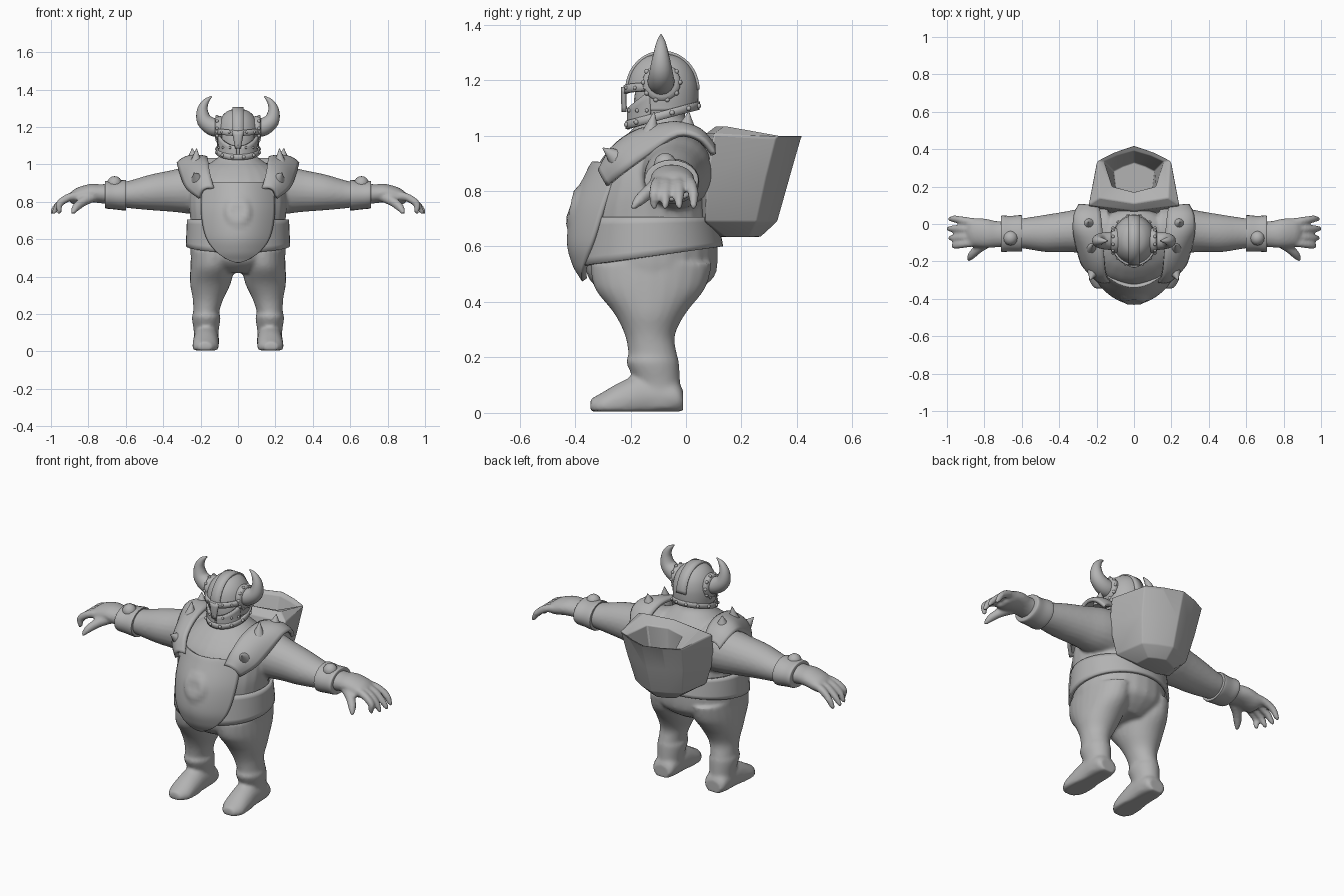
import bpy, bmesh, math
from mathutils import Vector

if "Cube" in bpy.data.objects:
    bpy.data.objects.remove(bpy.data.objects["Cube"])

grey = bpy.data.materials.new("plain grey")
grey.diffuse_color = (0.45, 0.45, 0.45, 1)
grey.use_nodes = True
grey.node_tree.nodes["Principled BSDF"].inputs["Base Color"].default_value = grey.diffuse_color


def finish(name, bm, mods=(), angle=40):
    bmesh.ops.recalc_face_normals(bm, faces=bm.faces)
    me = bpy.data.meshes.new(name)
    bm.to_mesh(me)
    bm.free()
    ob = bpy.data.objects.new(name, me)
    bpy.context.collection.objects.link(ob)
    me.materials.append(grey)
    bpy.ops.object.select_all(action='DESELECT')
    bpy.context.view_layer.objects.active = ob
    ob.select_set(True)
    bpy.ops.object.shade_smooth_by_angle(angle=math.radians(angle))
    for kind, props in mods:
        m = ob.modifiers.new(kind.lower(), kind)
        for k, v in props.items():
            setattr(m, k, v)
    return ob


def spline(rows, k=4):
    # Catmull-Rom through rows of numbers
    out, n = [], len(rows)
    for i in range(n - 1):
        p = [rows[max(0, min(n - 1, i + d))] for d in (-1, 0, 1, 2)]
        for j in range(k):
            t = j / k
            out.append([.5 * (2 * b + (c - a) * t + (2*a - 5*b + 4*c - d) * t*t + (3*b - a - 3*c + d) * t**3)
                        for a, b, c, d in zip(*p)])
    return out + [list(rows[-1])]


def skin(bm, rings):
    vs = [[bm.verts.new(p) for p in r] for r in rings]
    n = len(vs[0])
    for a, b in zip(vs, vs[1:]):
        for i in range(n):
            bm.faces.new((a[i], a[(i + 1) % n], b[(i + 1) % n], b[i]))
    bm.faces.new(vs[0])
    bm.faces.new(vs[-1])


def loft(bm, rows, axis='z', s=1, n=24):
    # rows: position on the axis, two centre values, two radii
    rings = []
    for t, c1, c2, r1, r2 in spline(rows):
        ring = []
        for i in range(n):
            a = 2 * math.pi * i / n
            p, q = c1 + r1 * math.cos(a), c2 + r2 * math.sin(a)
            x, y, z = {'z': (p, q, t), 'x': (t, p, q), 'y': (p, t, q)}[axis]
            ring.append((x * s, y, max(z, 0.005)))
        rings.append(ring)
    skin(bm, rings)


def tube(bm, rows, s=1, n=14, k=4):
    # rows: x, y, z, radius
    pts = spline(rows, k)
    rings = []
    for i, p in enumerate(pts):
        d = Vector(pts[min(i + 1, len(pts) - 1)][:3]) - Vector(pts[max(i - 1, 0)][:3])
        u = d.cross(Vector((0, 1, 0.01))).normalized()
        v = d.cross(u).normalized()
        c = Vector(p[:3])
        ring = [c + max(p[3], .001) * (u * math.cos(6.28319 * j / n) + v * math.sin(6.28319 * j / n)) for j in range(n)]
        rings.append([(q.x * s, q.y, q.z) for q in ring])
    skin(bm, rings)


def patch(name, f, nu, nv, thick, closed=False, mirror=False):
    # sheet from f(u, v) with u and v in 0..1
    bm = bmesh.new()
    g = [[bm.verts.new(f(i / nu, j / nv)) for j in range(nv + 1)] for i in range(nu + (not closed))]
    for i in range(nu):
        a, b = g[i], g[(i + 1) % len(g)]
        for j in range(nv):
            bm.faces.new((a[j], b[j], b[j + 1], a[j + 1]))
    mods = [('MIRROR', {})] if mirror else []
    return finish(name, bm, mods + [('SOLIDIFY', dict(thickness=thick, offset=0))])


def ball(bm, c, r):
    res = bmesh.ops.create_uvsphere(bm, u_segments=12, v_segments=8, radius=r)
    bmesh.ops.translate(bm, verts=res['verts'], vec=c)


def fuse(voxel, its):
    return [('REMESH', dict(mode='VOXEL', voxel_size=voxel, use_smooth_shade=True)),
            ('SMOOTH', dict(factor=.5, iterations=its))]


# trousers and boots
bm = bmesh.new()
for s in (1, -1):
    loft(bm, [(.02, .17, -.09, .066, .075), (.1, .17, -.1, .066, .08), (.18, .17, -.12, .077, .095),
              (.21, .17, -.12, .070, .088), (.28, .16, -.13, .082, .09), (.36, .148, -.13, .108, .13),
              (.45, .137, -.13, .118, .20), (.54, .13, -.125, .12, .22)], s=s)
    loft(bm, [(-.01, .17, .04, .05, .04), (-.04, .17, .055, .068, .06), (-.15, .17, .06, .068, .08),
              (-.23, .172, .04, .07, .075), (-.30, .175, .025, .066, .05), (-.345, .177, .025, .035, .025)], 'y', s)
loft(bm, [(.42, 0, -.13, .13, .14), (.46, 0, -.13, .21, .2), (.51, 0, -.125, .253, .235), (.62, 0, -.125, .255, .24)])
finish("trousers_and_boots", bm, fuse(.01, 5))

# torso with arms and hands
bm = bmesh.new()
loft(bm, [(.57, 0, -.125, .25, .235), (.7, 0, -.14, .255, .23), (.8, 0, -.135, .262, .215), (.9, 0, -.115, .25, .2),
          (.97, 0, -.09, .205, .165), (1.02, 0, -.08, .13, .115), (1.06, 0, -.085, .085, .085), (1.12, 0, -.085, .08, .08)])
for s in (1, -1):
    loft(bm, [(.14, -.04, .87, .14, .14), (.25, -.035, .865, .125, .13), (.35, -.04, .858, .11, .112),
              (.47, -.05, .85, .1, .095), (.6, -.05, .838, .08, .07), (.72, -.055, .842, .07, .052),
              (.79, -.05, .845, .078, .05), (.86, -.045, .83, .076, .045), (.89, -.045, .82, .06, .035)], 'x', s)
    for y0, y1, tip in ((.005, .027, .99), (-.03, -.025, 1.0), (-.065, -.075, .99), (-.095, -.115, .965)):
        tube(bm, [(.83, y0, .835, .024), (.9, (y0 + y1) / 2, .825, .022), (.955, y1, .79, .019),
                  (tip - .01, y1, .75, .014), (tip, y1, .735, .006)], s)
    tube(bm, [(.77, -.09, .83, .03), (.83, -.13, .80, .026), (.87, -.17, .765, .021), (.885, -.195, .735, .008)], s)
finish("torso_and_arms", bm, fuse(.009, 4))


# tunic skirt with slanted hem
def skirt(u, v):
    a = 2 * math.pi * u
    y = -.127 + (.252 - .018 * v) * math.sin(a)
    hem = .53 + (y + .37) * .14
    return ((.27 - .006 * v) * math.cos(a), y, hem + (.705 - hem) * v)


patch("tunic_skirt", skirt, 48, 6, .018, closed=True)

# belly plate with round boss
PLATE = spline([(.9, .15, -.33), (.87, .182, -.347), (.75, .19, -.40), (.62, .168, -.418), (.54, .115, -.40),
                (.495, .05, -.375), (.48, .005, -.365)], 6)


def plate(u, v):
    z, w, y = PLATE[round(v * 36)]
    x = (2 * u - 1) * w
    r = math.hypot(x, z - .745)
    bump = .012 * max(0, min(1, (.075 - r) / .02)) - .008 * max(0, min(1, (.045 - r) / .02))
    return (x, y + .11 * (x / .19) ** 2 - bump, z)


patch("belly_plate", plate, 32, 36, .022)

# shoulder pads
INNER = spline([(.13, -.305, .87), (.15, -.265, .95), (.16, -.17, 1.015), (.17, -.04, 1.035), (.18, .05, 1.005), (.19, .095, .95)])
OUTER = spline([(.205, -.28, .82), (.27, -.22, .87), (.30, -.13, .935), (.32, -.03, 1.0), (.315, .05, .985), (.29, .1, .93)])


def pad(u, v):
    a, b = Vector(INNER[round(u * 20)]), Vector(OUTER[round(u * 20)])
    return a.lerp(b, v) + Vector((.02, -.02 * (1 - u), .03)) * (4 * v * (1 - v) * .7)


patch("shoulder_pad", pad, 20, 8, .02, mirror=True)

# spikes on the pads
bm = bmesh.new()
for s in (1, -1):
    for base, tip in (((.215, -.245, .915), (.235, -.30, .955)), ((.225, -.13, .99), (.222, -.115, 1.085)),
                      ((.24, .0, 1.015), (.245, .01, 1.085))):
        a, b = Vector(base), Vector(tip)
        tube(bm, [(*a.lerp(b, t), r) for t, r in ((-.2, .036), (.1, .035), (.3, .029), (.65, .015), (1, .002))], s, 12, 2)
finish("shoulder_spikes", bm)

# bracers and their studs
bm = bmesh.new()
for s in (1, -1):
    loft(bm, [(.6, -.05, .835, .09, .076), (.605, -.05, .835, .098, .082), (.66, -.052, .835, .095, .076),
              (.705, -.052, .838, .098, .074), (.712, -.052, .84, .088, .066)], 'x', s)
    ball(bm, (.66 * s, -.075, .897), .04)
finish("bracers", bm)

# sack on the back: outer wall, rim, inner wall
bm = bmesh.new()
rings = []
for z, y0, y1, w0, w1, lift in ((.635, .11, .27, .1, .09, 0), (.69, .04, .33, .19, .155, 0), (.85, .045, .375, .245, .185, 0),
                                (.99, .07, .415, .25, .20, .015), (1.0, .11, .42, .19, .195, .035),
                                (.985, .17, .39, .12, .16, .02), (.76, .15, .33, .1, .11, 0)):
    ym = y0 + .74 * (y1 - y0)
    half = [(w0 * .97, y0 + .03), (w1, ym), (w1 * .55, ym * .45 + y1 * .55)]
    loop = [(0, y0)] + half + [(0, y1)] + [(-x, y) for x, y in reversed(half)]
    rings.append([(x, y, z + (lift if y < ym else 0)) for x, y in loop])
skin(bm, rings)
finish("back_sack", bm, [('BEVEL', dict(width=.012, segments=3, angle_limit=.35))], 50)

# head inside the helmet
bm = bmesh.new()
loft(bm, [(1.02, 0, -.1, .04, .05), (1.05, 0, -.1, .075, .08), (1.12, 0, -.09, .094, .098), (1.2, 0, -.085, .085, .09)])
finish("head", bm)

# helmet dome, open across the eyes
DOME = spline([(1.09, .107, .122), (1.14, .111, .126), (1.19, .108, .123), (1.24, .092, .104), (1.28, .056, .064), (1.295, .004, .005)])


def radii(z):
    return min(DOME, key=lambda d: abs(d[0] - z))[1:]


def shell(deg, z, out=0):
    a = math.radians(deg)  # 0 faces front
    rx, ry = radii(max(z, 1.1))
    return ((rx + out) * math.sin(a), -.085 - (ry + out) * math.cos(a), z)


def dome(u, v):
    a = 360 * u - 180
    low = 1.16 if abs(a) < 62 else 1.09
    z, rx, ry = DOME[round(v * 20)]
    return shell(a, max(z, low))


patch("helmet_dome", dome, 48, 20, .008, closed=True)


def rim_z(a):
    return 1.073 - .035 * math.cos(math.radians(a))


# rim band, face guard, brow and nose guard
patch("helmet_band", lambda u, v: shell(360 * u, rim_z(360 * u) - .015 + .03 * v, .004), 48, 2, .012, closed=True)
patch("face_guard", lambda u, v: shell(4 + 66 * u, rim_z(66 * u) - .016 * (1 - u) + v * (.075 + .03 * u * u), .001), 12, 4, .01, mirror=True)
patch("brow_band", lambda u, v: shell(140 * u - 70, 1.15 + .03 * v + .012 * abs(2 * u - 1), .008), 24, 2, .014)
patch("nose_guard", lambda u, v: shell((2 * u - 1) * (6 + 8 * v), 1.085 + .09 * v, .012 + .006 * (1 - abs(2 * u - 1))), 4, 5, .012)


# crest strap over the top
def crest(u, v):
    t = math.pi * u
    return ((v - .5) * .06, -.085 - .128 * math.cos(t), 1.165 + .135 * math.sin(t))


patch("crest_strap", crest, 24, 2, .012)

# rivets
bm = bmesh.new()
for a in range(15, 360, 30):
    ball(bm, shell(a, rim_z(a), .011), .009)
for s in (1, -1):
    for a in (22, 45, 64):
        ball(bm, shell(a * s, 1.172, .015), .007)
        ball(bm, shell(a * s, 1.09, .006), .007)
finish("rivets", bm)

# horns and their collars
bm = bmesh.new()
for s in (1, -1):
    tube(bm, [(.085, -.09, 1.195, .05), (.135, -.09, 1.2, .048), (.18, -.09, 1.235, .041), (.19, -.09, 1.29, .029),
              (.172, -.09, 1.335, .017), (.14, -.09, 1.363, .003)], s, 16)
finish("horns", bm)
bm = bmesh.new()
for s in (1, -1):
    loft(bm, [(.085, -.088, 1.19, .066, .066), (.112, -.088, 1.192, .068, .068), (.122, -.088, 1.193, .055, .055)], 'x', s)
    for i in range(10):
        a = math.pi * i / 5
        ball(bm, (.112 * s, -.088 + .066 * math.cos(a), 1.192 + .066 * math.sin(a)), .009)
finish("horn_collars", bm)
